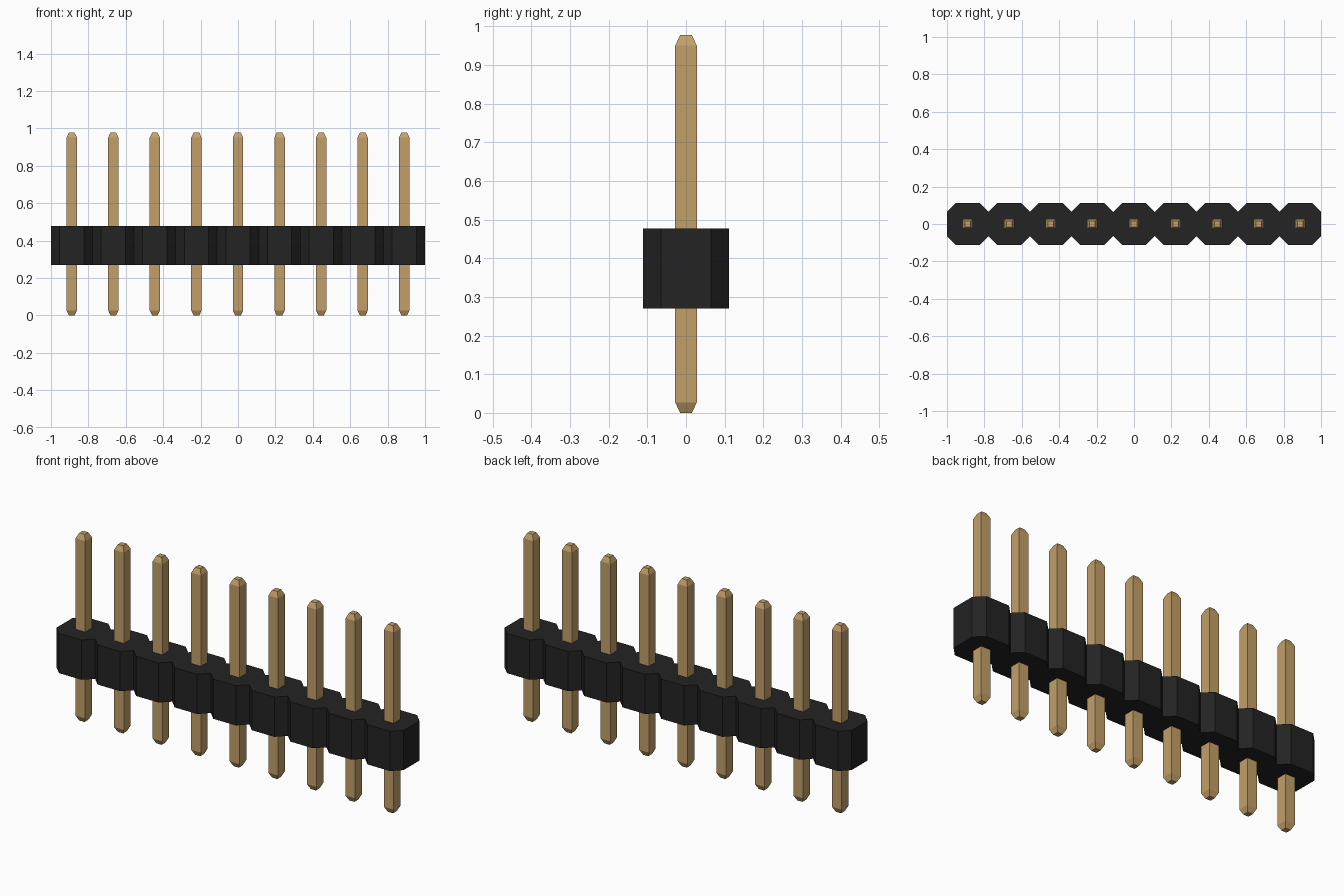
import bpy
import bmesh

if "Cube" in bpy.data.objects:
    bpy.data.objects.remove(bpy.data.objects["Cube"], do_unlink=True)

COUNT = 9
PITCH = 2 / COUNT
HALF = PITCH / 2            # half depth and half width of one housing cell
FLAT = 0.065                # half length of the flat sides of a cell
BASE_Z, TOP_Z = 0.27, 0.477
PIN_R, TIP_R = 0.028, 0.015
PIN_H, TIP_H = 0.977, 0.027


def material(name, rgb):
    m = bpy.data.materials.new(name)
    m.use_nodes = True
    colour = (*rgb, 1)
    m.diffuse_color = colour
    m.node_tree.nodes["Principled BSDF"].inputs["Base Color"].default_value = colour
    return m


def add_object(name, mesh, x=0):
    ob = bpy.data.objects.new(name, mesh)
    ob.location.x = x
    bpy.context.collection.objects.link(ob)
    return ob


def to_mesh(bm, name, mat):
    bmesh.ops.recalc_face_normals(bm, faces=bm.faces)
    mesh = bpy.data.meshes.new(name)
    bm.to_mesh(mesh)
    bm.free()
    mesh.materials.append(mat)
    return mesh


black = material("black plastic", (0.017, 0.017, 0.017))
gold = material("gold metal", (0.54, 0.35, 0.14))
centres = [(i - (COUNT - 1) / 2) * PITCH for i in range(COUNT)]

# Housing: a row of chamfered cells, joined at narrow necks, extruded upward
front = [(-1, -FLAT)]
for cx in centres:
    front += [(cx - FLAT, -HALF), (cx + FLAT, -HALF), (cx + HALF, -FLAT)]
outline = front + [(x, -y) for x, y in reversed(front)]
bm = bmesh.new()
base = bm.faces.new([bm.verts.new((x, y, BASE_Z)) for x, y in outline])
top = bmesh.ops.extrude_face_region(bm, geom=[base], use_keep_orig=True)["geom"]
bmesh.ops.translate(bm, vec=(0, 0, TOP_Z - BASE_Z),
                    verts=[g for g in top if isinstance(g, bmesh.types.BMVert)])
add_object("housing", to_mesh(bm, "housing", black))

# Pin: a square bar with tapered ends, repeated along the row
bm = bmesh.new()
rings = []
for z, r in ((0, TIP_R), (TIP_H, PIN_R), (PIN_H - TIP_H, PIN_R), (PIN_H, TIP_R)):
    rings.append([bm.verts.new((sx * r, sy * r, z))
                  for sx, sy in ((-1, -1), (1, -1), (1, 1), (-1, 1))])
for low, high in zip(rings, rings[1:]):
    for i in range(4):
        j = (i + 1) % 4
        bm.faces.new((low[i], low[j], high[j], high[i]))
bm.faces.new(rings[0])
bm.faces.new(rings[-1])
pin_mesh = to_mesh(bm, "pin", gold)
for n, cx in enumerate(centres, 1):
    add_object(f"pin_{n}", pin_mesh, cx)
